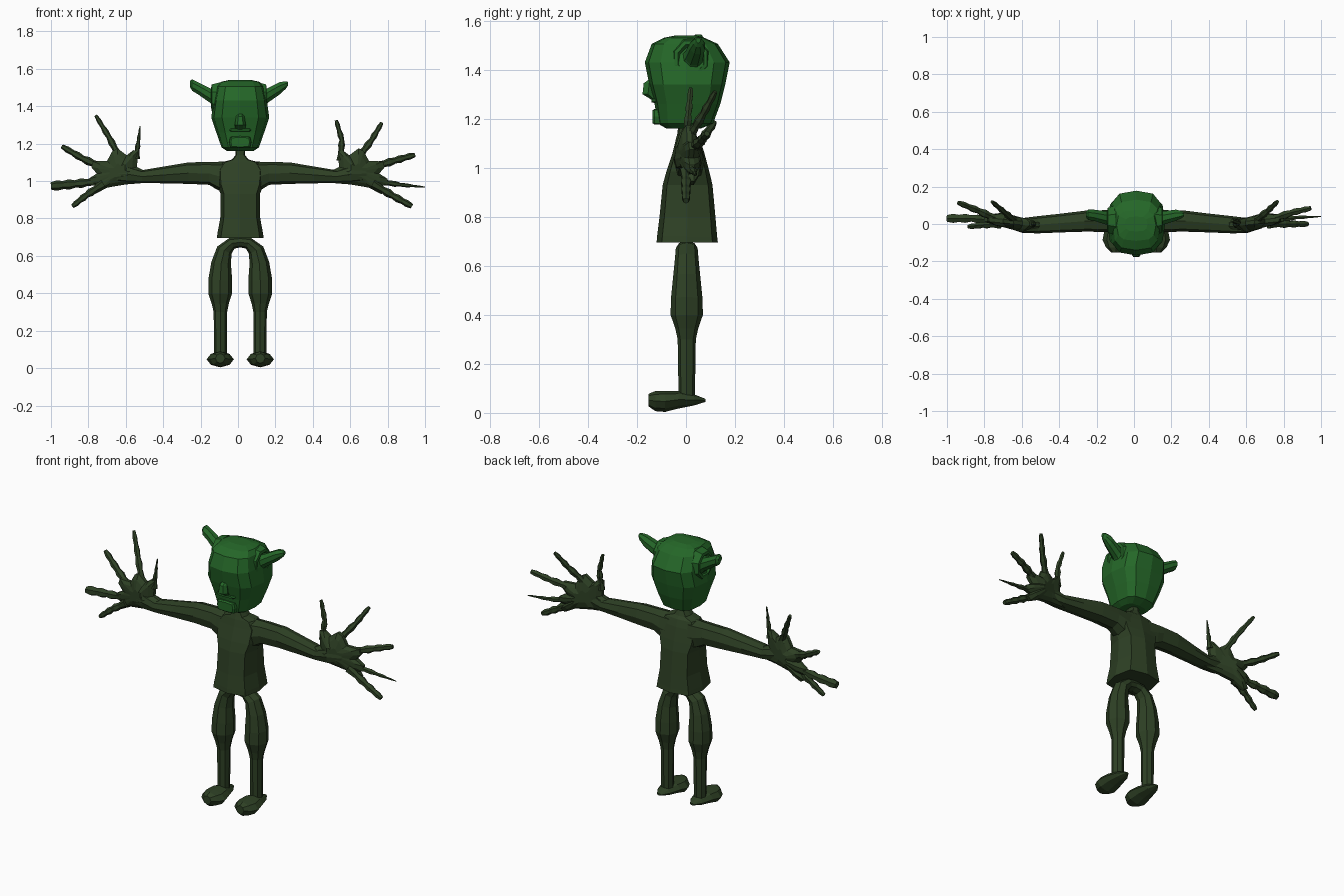
import bpy, bmesh, math
from mathutils import Vector

CX = 0.012  # body centre line


def material(name, col):
    m = bpy.data.materials.new(name)
    m.diffuse_color = (*col, 1)
    return m


GREEN = material("bright_green_skin", (0.018, 0.135, 0.021))
OLIVE = material("dark_olive_cloth", (0.027, 0.052, 0.018))


def finish(name, bm, mat):
    bmesh.ops.recalc_face_normals(bm, faces=bm.faces)
    me = bpy.data.meshes.new(name)
    bm.to_mesh(me)
    bm.free()
    me.materials.append(mat)
    ob = bpy.data.objects.new(name, me)
    bpy.context.collection.objects.link(ob)
    return ob


def spow(v, p):
    return math.copysign(abs(v) ** (2 / p), v) if abs(v) > 1e-6 else 0.0


def tube(name, pts, radii, mat, sides=8, ref=(0, 1, 0), axis=None, power=2, turn=0):
    """Skin a row of rings along a path; each radius is (across, along ref)."""
    bm = bmesh.new()
    pts = [Vector(p) for p in pts]
    ref = Vector(ref)
    rings = []
    for i, p in enumerate(pts):
        t = Vector(axis) if axis else pts[min(i + 1, len(pts) - 1)] - pts[max(i - 1, 0)]
        t.normalize()
        n = t.cross(ref).normalized()
        b = n.cross(t)
        rn, rb = radii[i]
        ring = []
        for k in range(sides):
            a = 2 * math.pi * (k + turn) / sides
            ring.append(bm.verts.new(p + n * rn * spow(math.cos(a), power)
                                     + b * rb * spow(math.sin(a), power)))
        rings.append(ring)
    for r0, r1 in zip(rings, rings[1:]):
        for k in range(sides):
            j = (k + 1) % sides
            bm.faces.new((r0[k], r0[j], r1[j], r1[k]))
    bm.faces.new(rings[0])
    bm.faces.new(rings[-1])
    return finish(name, bm, mat)


def upright(name, levels, mat, sides, power):
    """Stack of level rings: (z, half width, y front, y back)."""
    return tube(name, [(CX, (f + b) / 2, z) for z, w, f, b in levels],
                [(w, (b - f) / 2) for z, w, f, b in levels],
                mat, sides, axis=(0, 0, 1), power=power)


# Tunic with flared hem, shoulders and neck
upright("tunic", [
    (0.695, 0.125, -0.12, 0.13), (0.72, 0.122, -0.118, 0.127),
    (0.80, 0.107, -0.108, 0.12), (0.93, 0.105, -0.095, 0.108),
    (0.985, 0.125, -0.08, 0.095), (1.06, 0.13, -0.055, 0.075),
    (1.10, 0.10, -0.045, 0.062), (1.115, 0.045, -0.042, 0.05),
    (1.14, 0.024, -0.035, 0.04), (1.19, 0.03, -0.03, 0.035)], OLIVE, 8, 3.6)

# Head
upright("head", [
    (1.16, 0.07, -0.08, 0.06), (1.18, 0.10, -0.115, 0.11),
    (1.26, 0.128, -0.128, 0.14), (1.34, 0.155, -0.15, 0.16),
    (1.43, 0.142, -0.168, 0.178), (1.505, 0.125, -0.14, 0.13),
    (1.53, 0.105, -0.09, 0.075), (1.54, 0.06, -0.04, 0.04)], GREEN, 12, 3.0)

# Nose, upper lip and jaw
tube("nose", [(CX, -0.12, 1.375), (CX, -0.15, 1.345), (CX, -0.155, 1.30), (CX, -0.12, 1.27)],
     [(0.012, 0.01), (0.022, 0.026), (0.03, 0.026), (0.025, 0.01)],
     GREEN, 6, axis=(0, 0, 1))
for part, z, h, front in (("upper_lip", 1.273, 0.008, -0.14), ("lower_jaw", 1.208, 0.032, -0.137)):
    tube(part, [(CX, -0.06, z), (CX, front + 0.008, z), (CX, front, z)],
         [(0.065, h), (0.058, h), (0.05, h * 0.8)], GREEN, 8, ref=(0, 0, 1), power=6)

# Legs: one arched tube from ankle to ankle
half = [(0.106, 0.05, 0.034, 0.033), (0.106, 0.30, 0.036, 0.037), (0.107, 0.345, 0.046, 0.047),
        (0.107, 0.40, 0.064, 0.066), (0.107, 0.47, 0.064, 0.064), (0.102, 0.56, 0.053, 0.055),
        (0.085, 0.63, 0.043, 0.048), (0.045, 0.667, 0.031, 0.045)]
path = [(-x, z, a, b) for x, z, a, b in half] + [(0, 0.673, 0.028, 0.044)] + half[::-1]
tube("legs", [(CX + x, 0.003, z) for x, z, a, b in path], [(a, b) for x, z, a, b in path], OLIVE, 8)

# Feet: blunt wide toe, pointed heel
foot = [(-0.152, 0.052, 0.026, 0.026), (-0.125, 0.048, 0.055, 0.041), (-0.085, 0.047, 0.073, 0.043),
        (-0.03, 0.054, 0.062, 0.036), (0.035, 0.053, 0.042, 0.022), (0.08, 0.051, 0.012, 0.006)]
for side, s in (("left", -1), ("right", 1)):
    tube(side + "_foot", [(CX + s * 0.107, y, z) for y, z, w, h in foot],
         [(w, h) for y, z, w, h in foot], OLIVE, 8, ref=(0, 0, 1), axis=(0, 1, 0), power=1.8)

# Ears: octagonal socket with a blunt horn-like ear rising from it
for side, s, tip in (("left", -1, 0.033), ("right", 1, 0.022)):
    ear = [(0.10, 0.02, 1.44, 0.095), (0.145, 0.02, 1.445, 0.078), (0.148, 0.02, 1.445, 0.062),
           (0.13, 0.025, 1.44, 0.05), (0.155, 0.033, 1.458, 0.042), (0.22, 0.047, 1.497, 0.035),
           (0.25, 0.05, 1.513, tip), (0.262, 0.05, 1.52, tip * 0.5)]
    tube(side + "_ear", [(CX * 0.4 + s * x, y, z) for x, y, z, r in ear],
         [(r, r * 0.92) for x, y, z, r in ear], GREEN, 8, axis=(s, 0, 0), turn=0.5)

# Arms: (distance out, z low, z high, y centre, half depth)
arm = [(0.06, 0.93, 1.105, 0.012, 0.065), (0.12, 0.955, 1.103, 0.014, 0.062),
       (0.16, 0.98, 1.102, 0.016, 0.058), (0.27, 0.985, 1.10, 0.015, 0.056),
       (0.40, 0.988, 1.078, 0.005, 0.05), (0.52, 0.99, 1.058, -0.004, 0.046),
       (0.60, 0.99, 1.085, -0.008, 0.04), (0.68, 1.0, 1.08, 0.002, 0.024)]
for side, s in (("left", -1), ("right", 1)):
    tube(side + "_arm", [(0.006 + s * x, y, (a + b) / 2) for x, a, b, y, d in arm],
         [((b - a) / 2, d) for x, a, b, y, d in arm], OLIVE, 8, axis=(s, 0, 0), power=2.6)

# Webbed palms: outline (distance out, z), domed on both faces
outline = [(0.50, 0.99), (0.50, 1.055), (0.54, 1.075), (0.535, 1.16), (0.56, 1.165),
           (0.595, 1.138), (0.645, 1.175), (0.672, 1.16), (0.70, 1.108), (0.775, 1.105),
           (0.785, 1.075), (0.755, 1.04), (0.80, 1.012), (0.80, 0.982), (0.768, 0.975),
           (0.79, 0.945), (0.765, 0.93), (0.70, 0.965), (0.60, 0.982)]


def palm(name, s):
    bm = bmesh.new()
    rows = []
    for k, off in ((0.35, -0.042), (0.75, -0.028), (1, -0.01), (1, 0.01), (0.75, 0.028), (0.35, 0.036)):
        rows.append([bm.verts.new((s * (0.64 + (x - 0.64) * k),
                                   0.03 * (x - 0.5) / 0.3 - 0.005 + off,
                                   1.05 + (z - 1.05) * k)) for x, z in outline])
    n = len(outline)
    for r0, r1 in zip(rows, rows[1:]):
        for k in range(n):
            bm.faces.new((r0[k], r0[(k + 1) % n], r1[(k + 1) % n], r1[k]))
    bm.faces.new(rows[0])
    bm.faces.new(rows[-1])
    finish(name, bm, OLIVE)


# Fingers: start, middle, end, base radius, tip radius
fingers = {
    "left": [((0.545, 0.0, 1.12), (0.533, 0.0, 1.21), (0.523, 0.0, 1.295), 0.022, 0.003),
             ((0.63, 0.01, 1.12), (0.69, 0.06, 1.235), (0.76, 0.12, 1.35), 0.026, 0.011),
             ((0.72, 0.02, 1.07), (0.83, 0.07, 1.12), (0.94, 0.115, 1.185), 0.029, 0.015),
             ((0.74, 0.02, 1.0), (0.87, 0.03, 0.985), (1.0, 0.03, 0.973), 0.025, 0.027),
             ((0.72, 0.0, 0.985), (0.81, -0.005, 0.925), (0.885, -0.015, 0.865), 0.028, 0.014)],
    "right": [((0.55, 0.0, 1.11), (0.555, 0.01, 1.22), (0.525, 0.02, 1.325), 0.024, 0.011),
              ((0.64, 0.01, 1.12), (0.715, 0.07, 1.22), (0.768, 0.12, 1.31), 0.026, 0.012),
              ((0.72, 0.02, 1.075), (0.84, 0.06, 1.11), (0.945, 0.085, 1.14), 0.028, 0.016),
              ((0.74, 0.02, 1.0), (0.87, 0.035, 0.98), (1.0, 0.04, 0.968), 0.025, 0.003),
              ((0.72, 0.0, 0.985), (0.83, 0.0, 0.92), (0.93, 0.0, 0.865), 0.028, 0.017)]}
names = ["thumb", "first_finger", "second_finger", "third_finger", "fourth_finger"]
knuckle = [1.15, 0.95, 0.8, 1.1, 0.8, 1.1, 0.85, 1.05, 0.75]
for side, s in (("left", -1), ("right", 1)):
    palm(side + "_palm", s)
    for label, (p0, p1, p2, r0, r1) in zip(names, fingers[side]):
        a, m, b = Vector(p0), Vector(p1), Vector(p2)
        pts, rad = [], []
        for i, kn in enumerate(knuckle):
            t = i / (len(knuckle) - 1)
            p = a.lerp(m, t * 2) if t < 0.5 else m.lerp(b, t * 2 - 1)
            r = (r0 * 0.85 + (r1 - r0 * 0.85) * t) * kn
            pts.append((s * p.x, p.y, p.z))
            rad.append((r, r))
        tube(side + "_" + label, pts, rad, OLIVE, 6)
